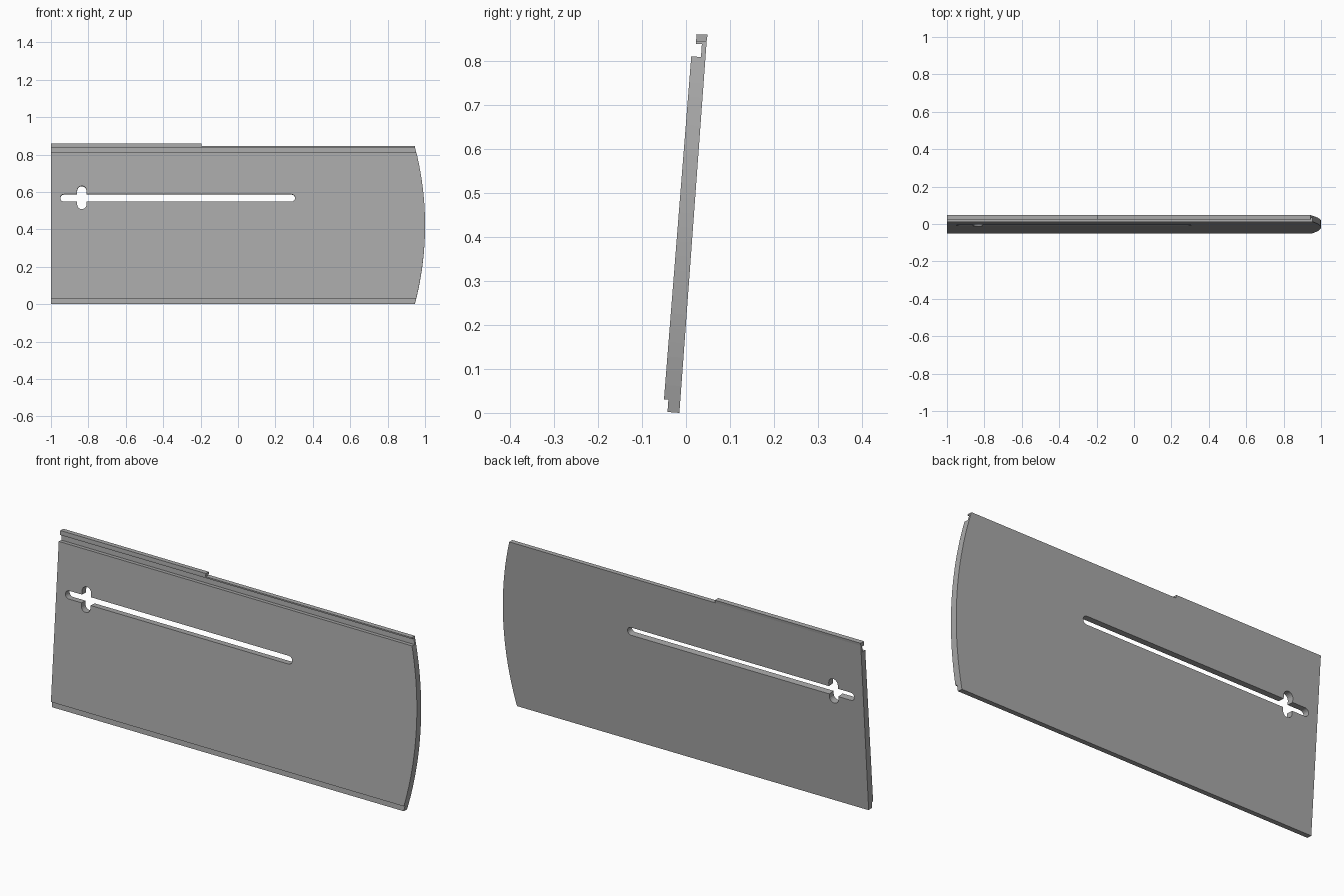
import bpy, bmesh, math
from mathutils import Vector

cube = bpy.data.objects.get("Cube")
if cube:
    bpy.data.objects.remove(cube, do_unlink=True)

grey = bpy.data.materials.new("plain grey")
grey.use_nodes = True
colour = (0.4, 0.4, 0.4, 1)
grey.diffuse_color = colour
grey.node_tree.nodes["Principled BSDF"].inputs["Base Color"].default_value = colour

LEAN = math.atan(0.062 / 0.845)


def prism(name, outline, sweep):
    """Solid made by sweeping a closed outline along a vector."""
    bm = bmesh.new()
    face = bm.faces.new([bm.verts.new(p) for p in outline])
    new = bmesh.ops.extrude_face_region(bm, geom=[face])["geom"]
    bmesh.ops.translate(bm, vec=Vector(sweep),
                        verts=[v for v in new if isinstance(v, bmesh.types.BMVert)])
    bmesh.ops.recalc_face_normals(bm, faces=bm.faces)
    mesh = bpy.data.meshes.new(name)
    bm.to_mesh(mesh)
    bm.free()
    mesh.materials.append(grey)
    obj = bpy.data.objects.new(name, mesh)
    bpy.context.collection.objects.link(obj)
    return obj


def cut(target, cutter, operation):
    mod = target.modifiers.new(cutter.name, "BOOLEAN")
    mod.operation, mod.solver, mod.object = operation, "EXACT", cutter
    cutter.hide_render = True
    cutter.hide_set(True)
    cutter.display_type = "WIRE"


def across(name, plan):
    """Cutter through the leaning panel, from an (x, z) plan."""
    n = Vector((0, math.cos(LEAN), -math.sin(LEAN)))
    pts = []
    for x, z in plan:
        mid = Vector((x, (z - 0.42) * math.tan(LEAN), z))
        pts.append(mid - n * 0.15)
    return prism(name, pts, n * 0.3)


def stadium(x0, x1, z0, z1, steps=10):
    """Rounded slot plan, along its longer side."""
    r = min(x1 - x0, z1 - z0) / 2
    wide = x1 - x0 > z1 - z0
    start = -math.pi / 2 if wide else 0
    ends = [(x1 - r, z1 - r), (x0 + r, z0 + r)]
    return [(cx + r * math.cos(start + k * math.pi + math.pi * i / steps),
             cz + r * math.sin(start + k * math.pi + math.pi * i / steps))
            for k, (cx, cz) in enumerate(ends) for i in range(steps + 1)]


# Leaning panel with a bottom rebate and a hooked top edge
section = [(-0.042, 0.002), (-0.015, 0), (0.047, 0.845), (0.023, 0.845),
           (0.023, 0.838), (0.036, 0.838), (0.034, 0.808), (0.012, 0.81),
           (-0.05, 0.031), (-0.04, 0.03)]
panel = prism("panel", [(-1, y, z) for y, z in section], (2.1, 0, 0))

# Bowed right end
radius, half = 1.65, 0.32
arc = [(1 - radius + radius * math.cos(a), 0.422 + radius * math.sin(a))
       for a in (half * (i / 16 - 1) for i in range(33))]
end_shape = across("end_cutter", [(-1.1, arc[0][1])] + arc + [(-1.1, arc[-1][1])])
cut(panel, end_shape, "INTERSECT")

# Long slot and short crossing slot
cut(panel, across("slot_cutter", stadium(-0.95, 0.305, 0.547, 0.587)), "DIFFERENCE")
cut(panel, across("cross_cutter", stadium(-0.86, -0.81, 0.507, 0.631)), "DIFFERENCE")

# Raised tab on the left part of the top edge
tab_section = [(0.023, 0.845), (0.047, 0.845), (0.049, 0.859), (0.024, 0.86)]
prism("top_tab", [(-1, y, z) for y, z in tab_section], (0.805, 0, 0))
